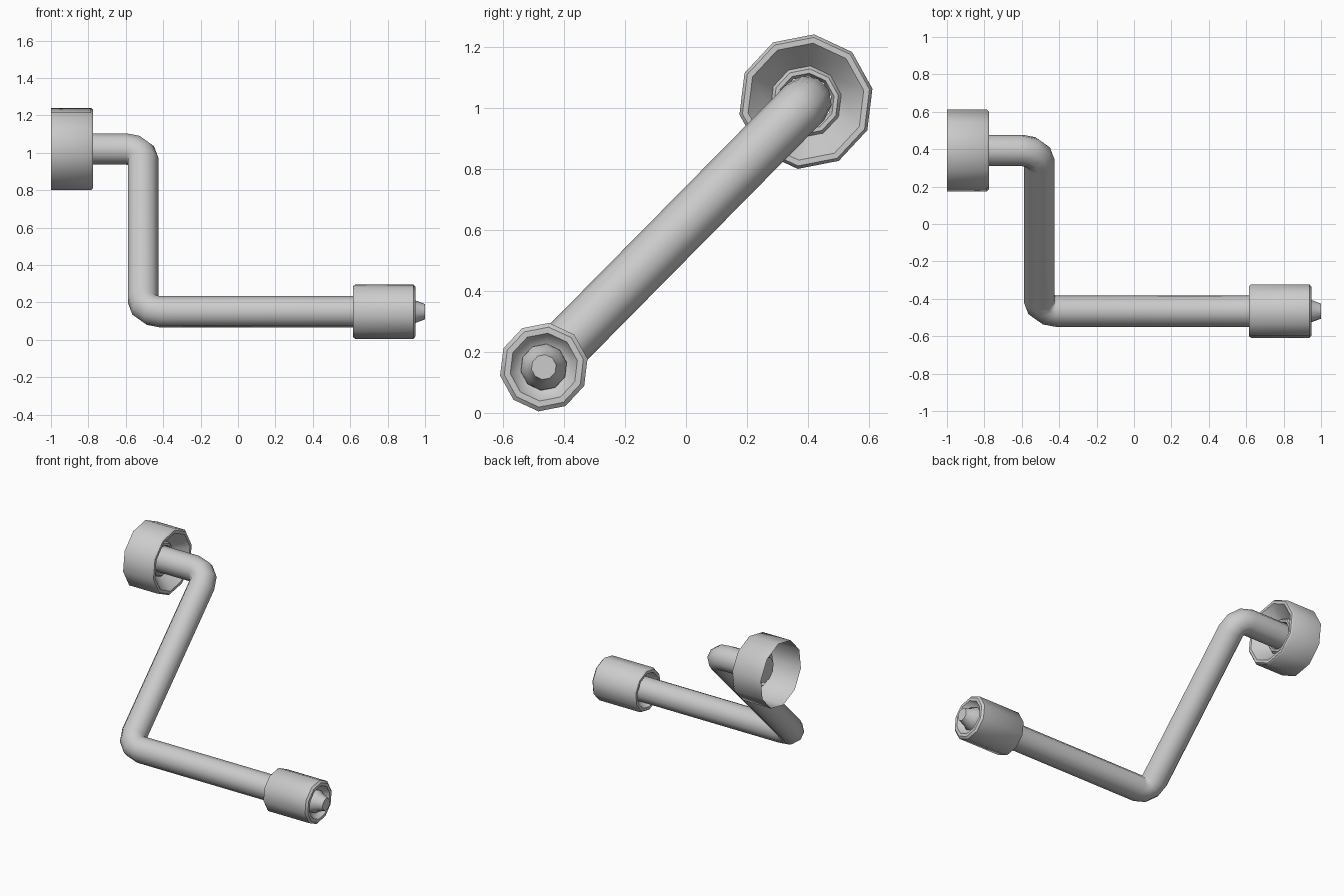
import bpy, bmesh
from math import sin, cos, pi, radians
from mathutils import Vector

if "Cube" in bpy.data.objects:
    bpy.data.objects.remove(bpy.data.objects["Cube"])

SIDES = 10
PHASE = radians(83)
X = Vector((1, 0, 0))
TOP = Vector((0, 0.393, 1.02))      # axis of the mounting cup
LOW = Vector((0, -0.466, 0.15))     # axis of the grip


def skin(name, rings, cap_start=False, cap_end=False):
    """Join a list of vertex rings into a shaded tube."""
    bm = bmesh.new()
    rows = [[bm.verts.new(p) for p in ring] for ring in rings]
    for a, b in zip(rows, rows[1:]):
        for i in range(SIDES):
            j = (i + 1) % SIDES
            bm.faces.new((a[i], a[j], b[j], b[i]))
    if cap_start:
        bm.faces.new(rows[0][::-1])
    if cap_end:
        bm.faces.new(rows[-1])
    bmesh.ops.recalc_face_normals(bm, faces=bm.faces)
    mesh = bpy.data.meshes.new(name)
    bm.to_mesh(mesh)
    bm.free()
    obj = bpy.data.objects.new(name, mesh)
    bpy.context.collection.objects.link(obj)
    bpy.ops.object.select_all(action='DESELECT')
    obj.select_set(True)
    bpy.context.view_layer.objects.active = obj
    bpy.ops.object.shade_smooth_by_angle(angle=radians(40))
    return obj


def lathe(name, axis, profile, **caps):
    """Turn (x, radius) pairs around an axis parallel to x."""
    rings = []
    for x, r in profile:
        rings.append([axis + Vector((x, r * cos(PHASE + i * 2 * pi / SIDES),
                                     r * sin(PHASE + i * 2 * pi / SIDES)))
                      for i in range(SIDES)])
    return skin(name, rings, **caps)


# Mounting cup: open at the back, conical recess around the pipe
lathe("mounting_cup", TOP, [
    (-1.0, 0.222), (-0.787, 0.222), (-0.775, 0.212), (-0.775, 0.193),
    (-0.86, 0.118), (-0.845, 0.108), (-0.845, 0.094), (-0.875, 0.084)])

# Bent pipe: two tight right-angle bends
PIPE_R, BEND_R, BENDS = 0.085, 0.09, 3
d = (LOW - TOP).normalized()
n = X.cross(d)
mid_x = -0.507
c1 = TOP + X * (mid_x - BEND_R) + d * BEND_R
c2 = LOW + X * (mid_x + BEND_R) - d * BEND_R
stations = [(TOP - X * 0.885, X)]
for k in range(BENDS + 1):
    a = k * pi / 2 / BENDS
    stations.append((c1 + (X * sin(a) - d * cos(a)) * BEND_R, X * cos(a) + d * sin(a)))
for k in range(BENDS + 1):
    a = k * pi / 2 / BENDS
    stations.append((c2 + (d * sin(a) - X * cos(a)) * BEND_R, d * cos(a) + X * sin(a)))
stations.append((LOW + X * 0.68, X))
rings = []
for p, t in stations:
    u = n.cross(t)
    rings.append([p + (n * cos(i * 2 * pi / SIDES) + u * sin(i * 2 * pi / SIDES)) * PIPE_R
                  for i in range(SIDES)])
skin("bent_pipe", rings, cap_start=True, cap_end=True)

# Grip sleeve: bevelled rims, recessed at both ends
lathe("grip", LOW, [
    (0.66, 0.084), (0.645, 0.104), (0.615, 0.118), (0.615, 0.137), (0.627, 0.146),
    (0.938, 0.146), (0.95, 0.132), (0.95, 0.112), (0.93, 0.1), (0.91, 0.07)],
    cap_start=True, cap_end=True)

# Pin tip standing out of the grip
lathe("pin_tip", LOW, [(0.9, 0.078), (0.925, 0.076), (0.95, 0.06), (1.0, 0.041)],
      cap_start=True, cap_end=True)
